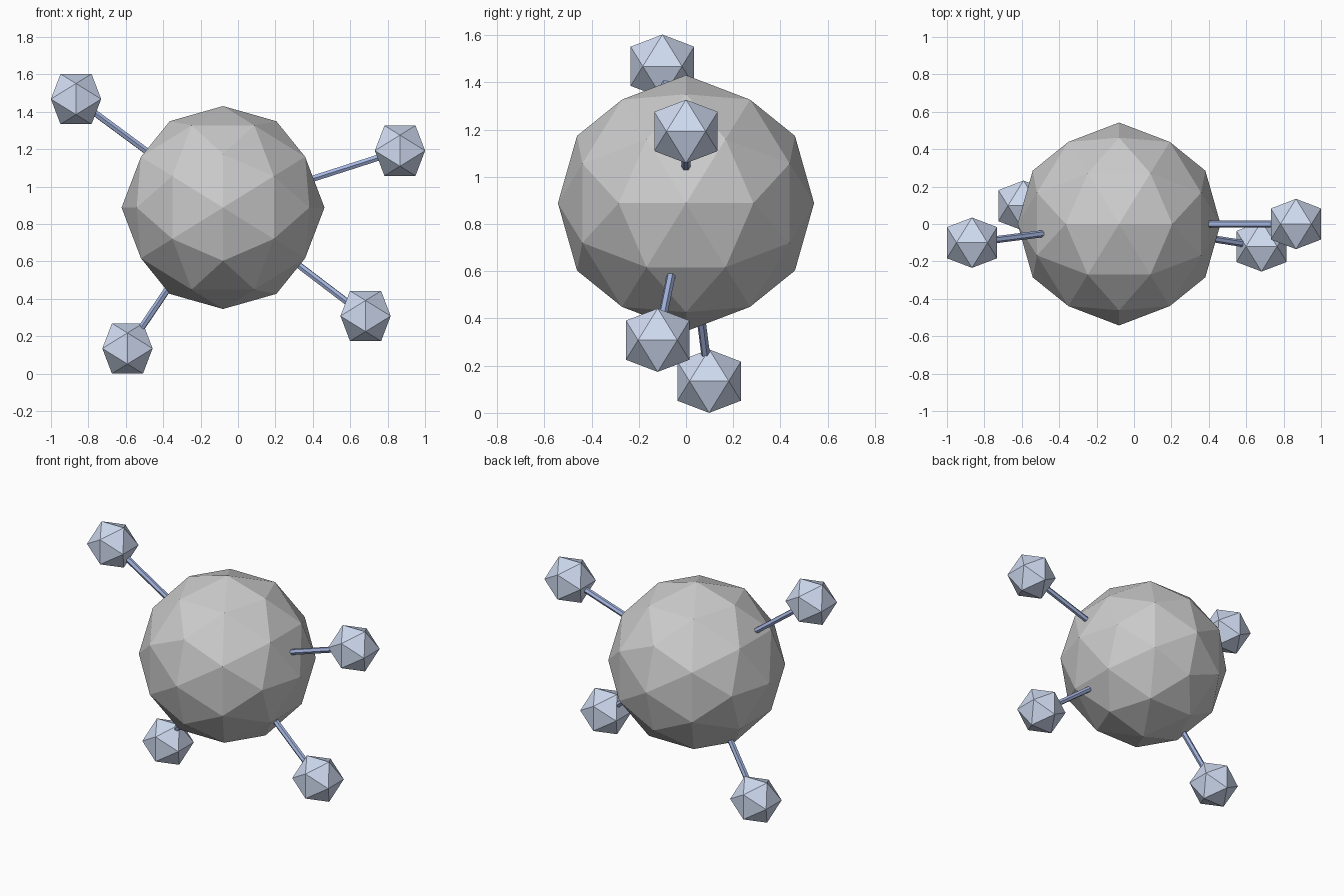
import bpy, math
from mathutils import Vector

if "Cube" in bpy.data.objects:
    bpy.data.objects.remove(bpy.data.objects["Cube"])

TILT = (0, -math.atan(2 / (1 + math.sqrt(5))), 0)  # stands each icosphere on an edge
CENTRE = Vector((-0.08, 0, 0.888))


def material(name, colour):
    m = bpy.data.materials.new(name)
    m.diffuse_color = (*colour, 1)
    m.use_nodes = True
    m.node_tree.nodes["Principled BSDF"].inputs["Base Color"].default_value = m.diffuse_color
    return m


def ball(name, centre, radius, subdivisions, mat=None):
    bpy.ops.mesh.primitive_ico_sphere_add(subdivisions=subdivisions, radius=radius,
                                          location=centre, rotation=TILT)
    ob = bpy.context.object
    ob.name = name
    if mat:
        ob.data.materials.append(mat)


def rod(name, a, b, radius, mat):
    d = b - a
    bpy.ops.mesh.primitive_cylinder_add(vertices=6, radius=radius, depth=d.length,
                                        location=(a + b) / 2)
    ob = bpy.context.object
    ob.name = name
    ob.rotation_euler = d.to_track_quat('Z', 'X').to_euler()
    ob.data.materials.append(mat)


pale_blue = material("pale_blue", (0.62, 0.70, 0.87))
mid_blue = material("mid_blue", (0.38, 0.47, 0.76))

# Large faceted core
ball("core", CENTRE, 0.5425, 2)

# Four outer balls, each on a radial rod
satellites = {
    "upper_left": (-0.866, -0.10, 1.468),
    "upper_right": (0.866, 0.0, 1.192),
    "lower_right": (0.682, -0.12, 0.308),
    "lower_left": (-0.591, 0.098, 0.1345),
}
for name, pos in satellites.items():
    p = Vector(pos)
    out = (p - CENTRE).normalized()
    rod(name + "_rod", CENTRE + out * 0.45, p - out * 0.08, 0.019, mid_blue)
    ball(name + "_ball", p, 0.158, 1, pale_blue)
